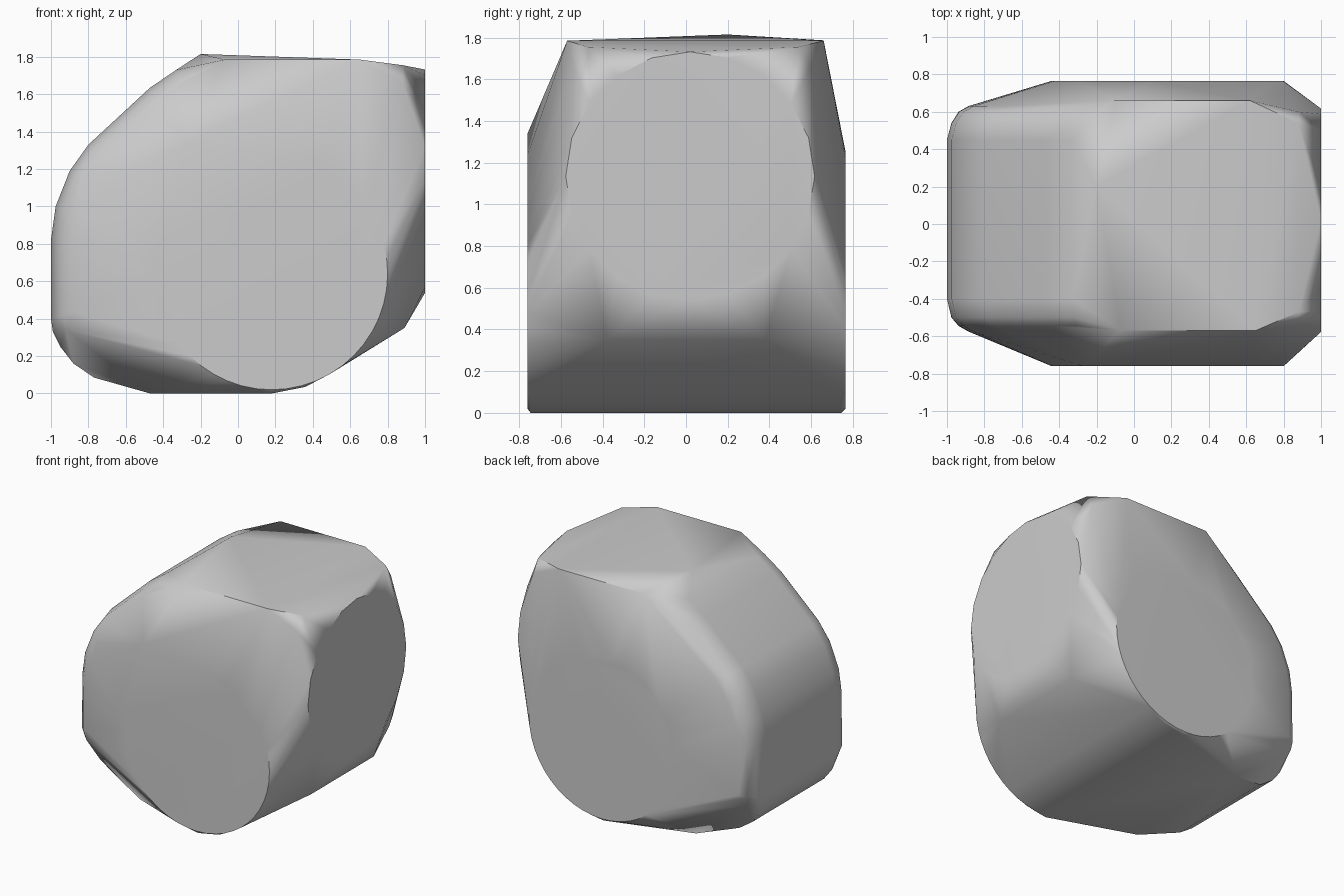
import bpy, bmesh, math

# Remove the default cube only
cube = bpy.data.objects.get("Cube")
if cube:
    bpy.data.objects.remove(cube, do_unlink=True)

grey = bpy.data.materials.new("plain grey")
grey.use_nodes = True
colour = (0.6, 0.6, 0.6, 1)
grey.diffuse_color = colour
grey.node_tree.nodes["Principled BSDF"].inputs["Base Color"].default_value = colour


def circle(radius, cu, cv, count):
    """Points of a circle in a plane."""
    steps = [2 * math.pi * i / count for i in range(count)]
    return [(cu + radius * math.cos(a), cv + radius * math.sin(a)) for a in steps]


points = []

# Round flat cheeks on the front and back, with one raised front corner
for x, z in circle(0.62, 0.18, 0.64, 48):
    points += [(x, -0.76, z), (x, 0.765, z)]
points.append((-0.27, -0.76, 1.34))

# Round flat end on the right of the grid
points += [(1, y, z) for y, z in circle(0.597, 0.02, 1.135, 20)]

# Curved left end: full-height middle with softened front and back rims
profile = [(-1, 0.4), (-1, 0.82), (-0.975, 1.0), (-0.9, 1.19), (-0.8, 1.33),
           (-0.47, 1.635), (-0.33, 1.73)]
for x, z in profile:
    dx, dz = x - 0.1, z - 0.75
    size = math.hypot(dx, dz)
    for inset, front, back in ((0, -0.4, 0.45), (0.025, -0.5, 0.54),
                               (0.065, -0.545, 0.6), (0.12, -0.575, 0.63)):
        k = 1 - inset / size
        points += [(0.1 + dx * k, front, 0.75 + dz * k),
                   (0.1 + dx * k, back, 0.75 + dz * k)]

# Rounded lower edge of the left end
for x, z, half in ((-0.99, 0.33, 0.4), (-0.95, 0.25, 0.42), (-0.88, 0.16, 0.42),
                   (-0.77, 0.085, 0.42), (-0.47, 0, 0.52), (-0.92, 0.34, 0.53)):
    points += [(x, -half, z), (x, half + 0.03, z)]

# Flat base and the chamfer up to the right end
for x, z, half in ((0.18, 0, 0.745), (0.36, 0.035, 0.745), (0.89, 0.35, 0.38)):
    points += [(x, -half, z), (x, half, z)]

# Top plate with its low peak and cut corners
points += [(-0.2, 0.2, 1.815), (-0.07, -0.57, 1.785), (0.65, -0.57, 1.785),
           (-0.1, 0.66, 1.787), (0.62, 0.66, 1.785),
           (0.88, -0.47, 1.755), (0.88, 0.54, 1.755),
           (0.88, -0.54, 1.66), (0.88, 0.6, 1.66)]

# Wrap all outlines in one convex shell
bm = bmesh.new()
for p in points:
    bm.verts.new(p)
bmesh.ops.remove_doubles(bm, verts=bm.verts, dist=0.005)
hull = bmesh.ops.convex_hull(bm, input=bm.verts)
unused = [v for v in bm.verts if not v.link_faces]
bmesh.ops.delete(bm, geom=unused, context='VERTS')
bmesh.ops.dissolve_limit(bm, angle_limit=math.radians(1),
                         verts=bm.verts, edges=bm.edges)
bmesh.ops.recalc_face_normals(bm, faces=bm.faces)
mesh = bpy.data.meshes.new("rounded_block")
bm.to_mesh(mesh)
bm.free()
mesh.materials.append(grey)

block = bpy.data.objects.new("rounded_block", mesh)
bpy.context.collection.objects.link(block)
bpy.context.view_layer.objects.active = block
block.select_set(True)
bpy.ops.object.shade_smooth_by_angle(angle=math.radians(32))
weighted = block.modifiers.new("even_shading", 'WEIGHTED_NORMAL')
weighted.keep_sharp = True
